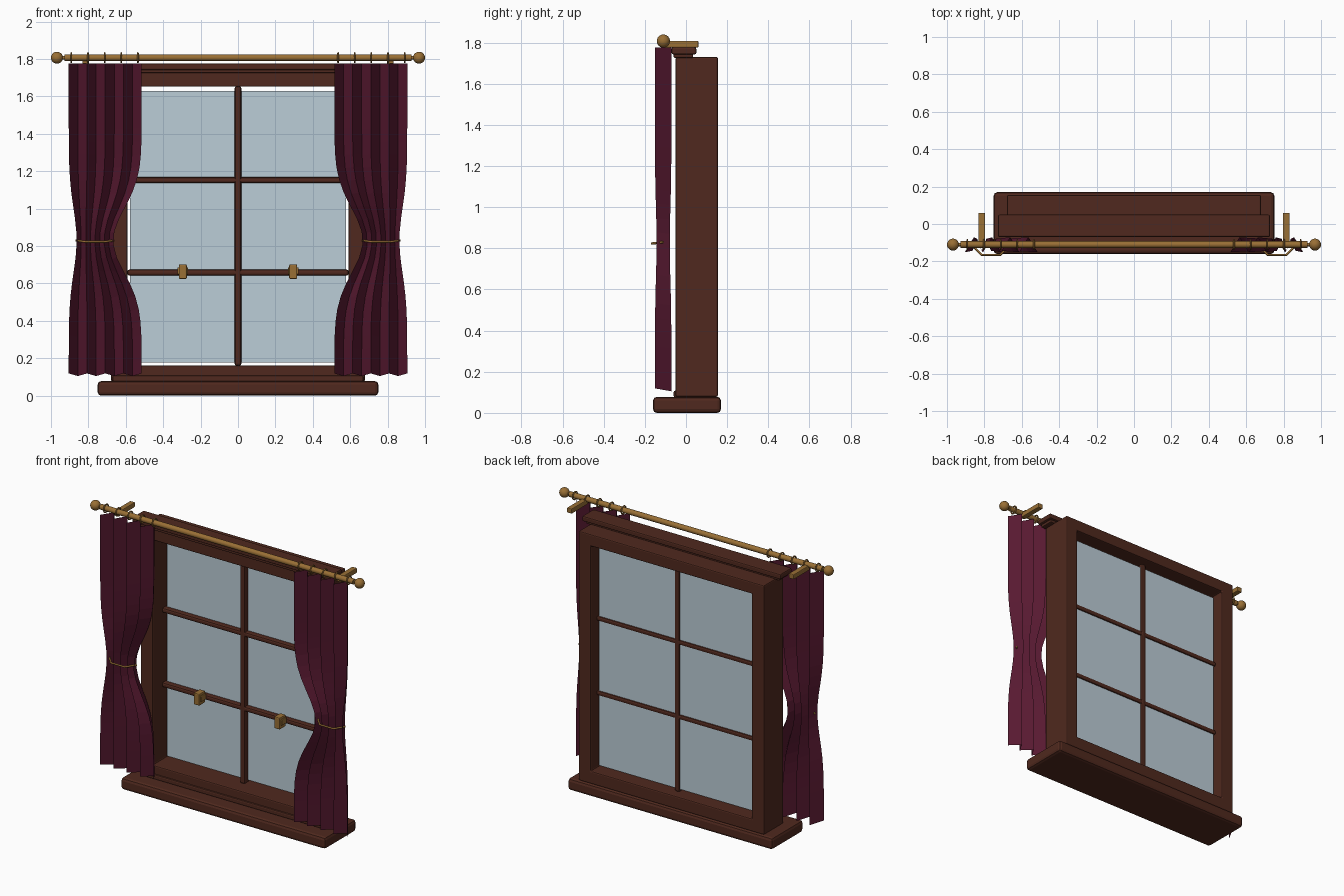
import bpy, bmesh, math
from mathutils import Matrix

cube = bpy.data.objects.get("Cube")
if cube:
    bpy.data.objects.remove(cube, do_unlink=True)


def material(name, rgb):
    m = bpy.data.materials.new(name)
    m.use_nodes = True
    m.diffuse_color = (*rgb, 1)
    m.node_tree.nodes["Principled BSDF"].inputs["Base Color"].default_value = (*rgb, 1)
    return m


WOOD = material("dark_wood", (0.08, 0.022, 0.013))
CLOTH = material("plum_cloth", (0.098, 0.01, 0.031))
BRASS = material("aged_brass", (0.32, 0.16, 0.036))
GLASS = material("pale_glass", (0.5, 0.61, 0.68))


def finish(name, bm, mat, smooth=False):
    mesh = bpy.data.meshes.new(name)
    bm.normal_update()
    bm.to_mesh(mesh)
    bm.free()
    mesh.materials.append(mat)
    for p in mesh.polygons:
        p.use_smooth = smooth
    ob = bpy.data.objects.new(name, mesh)
    bpy.context.collection.objects.link(ob)
    return ob


def soften(ob, width):
    mod = ob.modifiers.new("bevel", "BEVEL")
    mod.width = width
    mod.segments = 2


def box(name, x, y, z, mat=WOOD, bevel=0.008):
    """Bevelled box from (low, high) ranges."""
    bm = bmesh.new()
    bmesh.ops.create_cube(bm, size=1)
    for v in bm.verts:
        v.co = [r[0] if c < 0 else r[1] for c, r in zip(v.co, (x, y, z))]
    ob = finish(name, bm, mat)
    if bevel:
        soften(ob, bevel)


def frame(name, outer, inner, y):
    """Flush rectangular frame; outer and inner are (half width, low z, high z)."""
    bm = bmesh.new()
    loops = [[bm.verts.new((x, y[0], z)) for x, z in ((-w, lo), (w, lo), (w, hi), (-w, hi))]
             for w, lo, hi in (outer, inner)]
    for i in range(4):
        j = (i + 1) % 4
        bm.faces.new((loops[0][i], loops[0][j], loops[1][j], loops[1][i]))
    new = bmesh.ops.extrude_face_region(bm, geom=bm.faces[:])["geom"]
    for v in new:
        if isinstance(v, bmesh.types.BMVert):
            v.co.y = y[1]
    bmesh.ops.recalc_face_normals(bm, faces=bm.faces[:])
    soften(finish(name, bm, WOOD), 0.008)


def span(side, a, b):
    return tuple(sorted((side * a, side * b)))


def tube(name, points, radius, cyclic=False):
    """Round brass bar along a path."""
    cu = bpy.data.curves.new(name, "CURVE")
    cu.dimensions = "3D"
    cu.bevel_depth = radius
    cu.bevel_resolution = 3
    cu.use_fill_caps = True
    sp = cu.splines.new("POLY")
    sp.points.add(len(points) - 1)
    for p, co in zip(sp.points, points):
        p.co = (*co, 1)
    sp.use_cyclic_u = cyclic
    cu.materials.append(BRASS)
    bpy.context.collection.objects.link(bpy.data.objects.new(name, cu))


def ball(name, x, y, z, r):
    bm = bmesh.new()
    bmesh.ops.create_uvsphere(bm, u_segments=20, v_segments=12, radius=r,
                              matrix=Matrix.Translation((x, y, z)))
    finish(name, bm, BRASS, True)


def curtain(name, side):
    """Sharply pleated sheet gathered in at the tie; both edges fold forward."""
    bm = bmesh.new()
    panels, rows = 8, 24
    bottom, top, tie = 0.112, 1.775, 0.825
    grid = []
    for j in range(rows + 1):
        t = j / rows
        z = bottom + (top - bottom) * t
        pinch = math.exp(-((z - tie) / 0.245) ** 2)
        outer, inner = 0.905 - 0.042 * pinch, 0.515 + 0.152 * pinch
        depth = 0.04 - 0.008 * pinch
        row = []
        for i in range(panels + 1):
            fold = 1 if i % 2 else -1
            row.append(bm.verts.new((side * (outer + (inner - outer) * i / panels),
                                     -0.111 + depth * fold, z - 0.007 * fold * (1 - t))))
        grid.append(row)
    for a, b in zip(grid, grid[1:]):
        for i in range(panels):
            quad = (a[i], a[i + 1], b[i + 1], b[i])
            bm.faces.new(quad if side < 0 else quad[::-1])
    finish(name, bm, CLOTH)


# Sill and window frame
box("sill", (-0.75, 0.75), (-0.16, 0.17), (0, 0.078), bevel=0.018)
box("stool", (-0.67, 0.67), (-0.06, 0.01), (0.075, 0.108))
frame("window_frame", (0.68, 0.078, 1.73), (0.59, 0.162, 1.652), (-0.05, 0.155))

# Stepped head trim
box("head_trim_lower", (-0.71, 0.71), (-0.06, 0.035), (1.725, 1.75), bevel=0.006)
box("head_trim_upper", (-0.727, 0.727), (-0.07, 0.05), (1.742, 1.777))

# Glass pane and glazing bars
box("glass_pane", (-0.577, 0.577), (0.078, 0.086), (0.178, 1.63), GLASS, 0)
box("upright_bar", (-0.018, 0.018), (0.042, 0.097), (0.16, 1.655), bevel=0.012)
for word, z in (("lower", 0.658), ("upper", 1.152)):
    box(word + "_cross_bar", (-0.592, 0.592), (0.045, 0.095), (z - 0.016, z + 0.016), bevel=0.011)

# Curtain rod
ROD_Y, ROD_Z = -0.11, 1.807
tube("curtain_rod", [(-0.928, ROD_Y, ROD_Z), (0.928, ROD_Y, ROD_Z)], 0.018)
tube("rod_neck", [(-0.95, ROD_Y, ROD_Z), (0.95, ROD_Y, ROD_Z)], 0.009)

for side, word in ((1, "left"), (-1, "right")):
    # Sash latch
    c = side * 0.295
    box(word + "_latch_plate", (c - 0.029, c + 0.029), (-0.002, 0.05), (0.648, 0.686), BRASS, 0.005)
    box(word + "_latch_lever", (c - 0.021, c + 0.021), (-0.014, 0.05), (0.624, 0.702), BRASS, 0.006)

    # Rod end, bracket and rings
    ball(word + "_finial", side * 0.968, ROD_Y, ROD_Z, 0.032)
    box(word + "_bracket", span(side, 0.796, 0.832), (ROD_Y, 0.06), (1.775, 1.808), BRASS, 0.005)
    for k in range(5):
        x = side * (0.535 + 0.089 * k)
        ring = [(x, ROD_Y + 0.025 * math.cos(a), ROD_Z + 0.025 * math.sin(a))
                for a in (math.tau * n / 20 for n in range(20))]
        tube(f"{word}_ring_{k + 1}", ring, 0.0045, True)

    # Curtain and its tie
    curtain(word + "_curtain", side)
    tie = ((0.866, -0.112, 0.83), (0.815, -0.165, 0.823), (0.715, -0.165, 0.823), (0.664, -0.112, 0.83))
    tube(word + "_tieback", [(side * x, y, z) for x, y, z in tie], 0.006)
